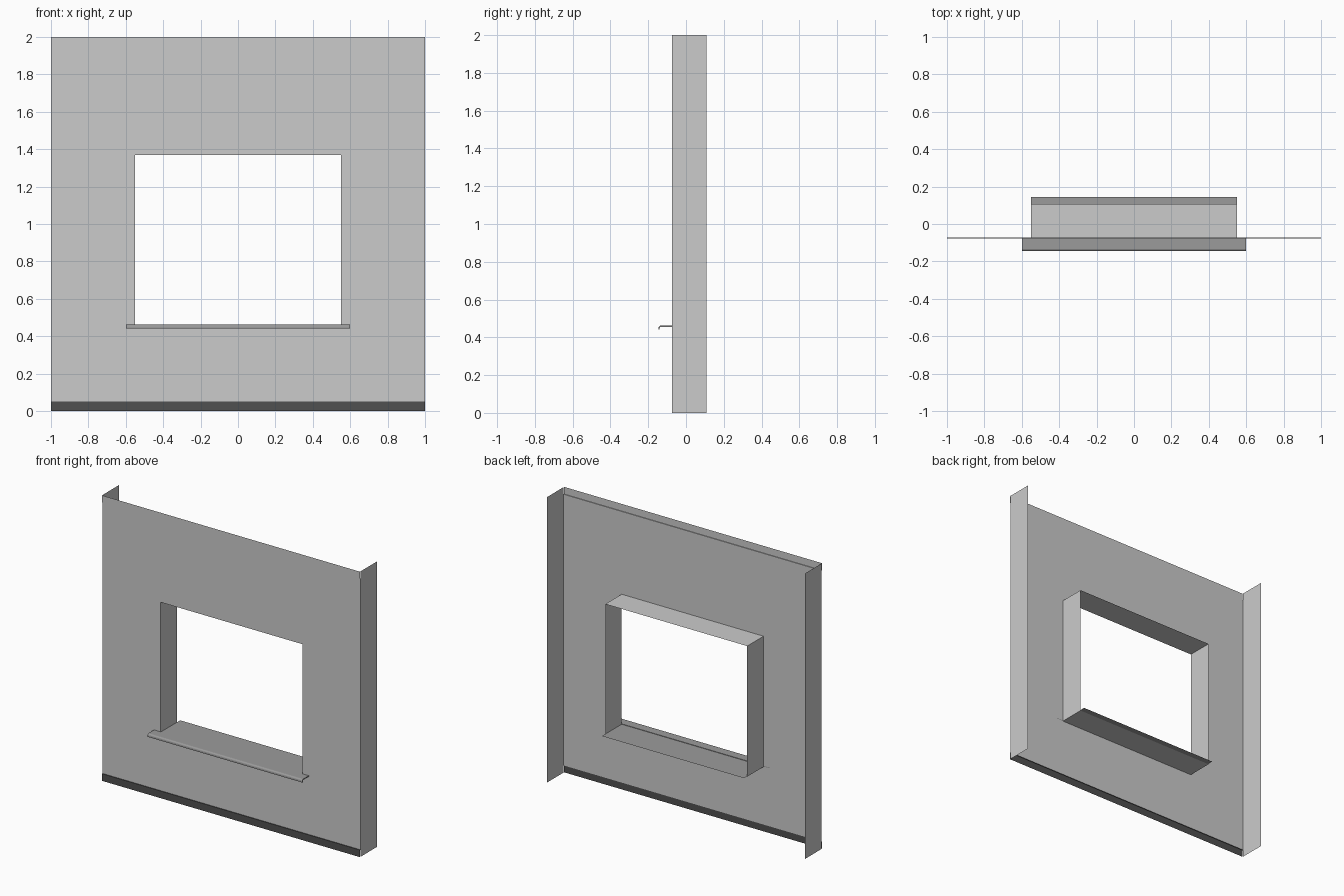
import bpy, math

if "Cube" in bpy.data.objects:
    bpy.data.objects.remove(bpy.data.objects["Cube"])

WALL_Y, TRIM_Y, BACK_Y = -0.073, -0.078, 0.108   # wall sheet, trim sheets, rear edge
WX, WZ0, WZ1 = 0.55, 0.455, 1.37                 # window opening
TRIM = 0.05


def material(name, grey):
    m = bpy.data.materials.new(name)
    m.diffuse_color = (grey, grey, grey, 1)
    m.use_nodes = True
    m.node_tree.nodes["Principled BSDF"].inputs["Base Color"].default_value = m.diffuse_color
    return m


def make(name, verts, faces, mat=None):
    mesh = bpy.data.meshes.new(name)
    mesh.from_pydata(verts, [], faces)
    ob = bpy.data.objects.new(name, mesh)
    bpy.context.collection.objects.link(ob)
    if mat:
        mesh.materials.append(mat)
    return ob


def extrude_x(name, profile, half, mat=None, closed=False):
    """Sweep a (y, z) profile along x; closed profiles get end caps."""
    n = len(profile)
    verts = [(x, y, z) for x in (-half, half) for y, z in profile]
    faces = [(i, (i + 1) % n, n + (i + 1) % n, n + i)
             for i in range(n if closed else n - 1)]
    if closed:
        faces += [tuple(reversed(range(n))), tuple(range(n, 2 * n))]
    return make(name, verts, faces, mat)


dark = material("dark_grey", 0.08)
mid = material("mid_grey", 0.33)
soft = material("soft_grey", 0.58)

# Front wall sheet: frame between outer rectangle and window opening
outer = [(-1, TRIM), (1, TRIM), (1, 2 - TRIM), (-1, 2 - TRIM)]
inner = [(-WX, WZ0), (WX, WZ0), (WX, WZ1), (-WX, WZ1)]
make("front_wall", [(x, WALL_Y, z) for x, z in outer + inner],
     [(i, (i + 1) % 4, 4 + (i + 1) % 4, 4 + i) for i in range(4)])

# Window reveal: four-sided tube behind the opening
make("window_reveal", [(x, y, z) for y in (WALL_Y, BACK_Y) for x, z in inner],
     [(i, (i + 1) % 4, 4 + (i + 1) % 4, 4 + i) for i in range(4)])

# Side returns
for side, label in ((-1, "left"), (1, "right")):
    f = (0, 1, 2, 3) if side > 0 else (3, 2, 1, 0)
    make(label + "_side", [(side, WALL_Y, 0), (side, BACK_Y, 0),
                           (side, BACK_Y, 2), (side, WALL_Y, 2)], [f])

# Top and bottom trim strips, stepped slightly forward of the wall
extrude_x("top_trim", [(TRIM_Y, 2), (TRIM_Y, 2 - TRIM), (WALL_Y, 2 - TRIM)], 1, soft)
extrude_x("bottom_trim", [(WALL_Y, TRIM), (TRIM_Y, TRIM), (TRIM_Y, 0)], 1, dark)

# Outer sill: thin board with a rounded lip hanging down at the front
FRONT, TOP, R, T = -0.145, 0.462, 0.012, 0.006
cy, cz = FRONT + R, TOP - R
angles = [math.radians(90 + 22.5 * i) for i in range(5)]
outer_arc = [(cy + R * math.cos(a), cz + R * math.sin(a)) for a in angles]
inner_arc = [(cy + (R - T) * math.cos(a), cz + (R - T) * math.sin(a))
             for a in reversed(angles)]
profile = ([(WALL_Y, TOP)] + outer_arc + [(FRONT, 0.441), (FRONT + T, 0.441)]
           + inner_arc + [(WALL_Y, TOP - T)])
extrude_x("outer_sill", profile, 0.6, mid, closed=True)

# Inner sill: sheet through the opening, overhanging at the back
extrude_x("inner_sill", [(0.145, TOP - 0.003), (WALL_Y, TOP - 0.003)], WX, mid)
